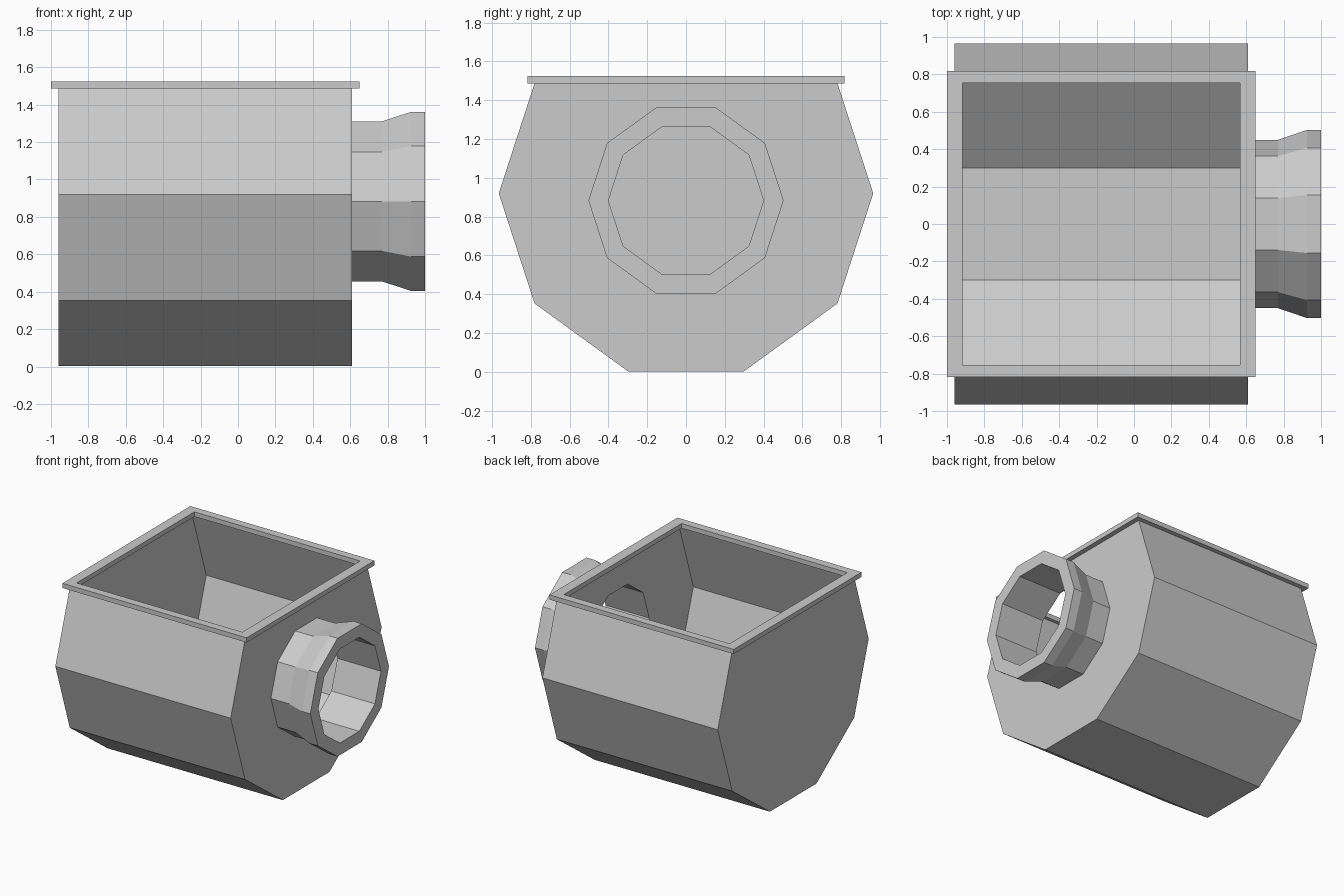
import bpy, bmesh
from math import cos, sin, radians

if "Cube" in bpy.data.objects:
    bpy.data.objects.remove(bpy.data.objects["Cube"])

BACK, FRONT = -0.96, 0.61      # end walls of the tank along x
BODY_R, BODY_Z = 0.965, 0.92
SPOUT_Z = 0.883


def ring(x, r, zc, angles):
    """Points of a ten-sided ring around the x axis."""
    return [(x, r * cos(radians(a)), zc + r * sin(radians(a))) for a in angles]


def add_verts(bm, points):
    return [bm.verts.new(p) for p in points]


def loft(bm, rings, wrap=True):
    """Join consecutive vertex rings with quads."""
    for a, b in zip(rings, rings[1:]):
        n = len(a)
        for i in range(n if wrap else n - 1):
            j = (i + 1) % n
            bm.faces.new((a[i], a[j], b[j], b[i]))


def finish(bm, name):
    bmesh.ops.recalc_face_normals(bm, faces=bm.faces[:])
    me = bpy.data.meshes.new(name)
    bm.to_mesh(me)
    bm.free()
    ob = bpy.data.objects.new(name, me)
    bpy.context.collection.objects.link(ob)
    return ob


DECAGON = range(0, 360, 36)

# tank: ten-sided thin shell, open at the top, with a round hole in one end
open_angles = [144, 180, 216, 252, 288, 324, 360, 396]
bm = bmesh.new()
back = add_verts(bm, ring(BACK, BODY_R, BODY_Z, open_angles))
front = add_verts(bm, ring(FRONT, BODY_R, BODY_Z, open_angles))
hole = add_verts(bm, ring(FRONT, 0.40, SPOUT_Z, DECAGON))
loft(bm, [back, front], wrap=False)
bm.faces.new(back)
# end wall in two halves around the hole
bm.faces.new([front[6], front[7], front[0], front[1]] + hole[5::-1])
bm.faces.new(front[1:7] + [hole[0]] + hole[:4:-1])
finish(bm, "tank")

# rim: mitred rectangular frame around the opening
bm = bmesh.new()
outer = (-1.0, 0.65, 0.818)
inner = (-0.918, 0.567, 0.753)
section = [(outer, 1.487), (outer, 1.525), (inner, 1.525), (inner, 1.487)]
loops = [add_verts(bm, [(x0, -y, z), (x1, -y, z), (x1, y, z), (x0, y, z)])
         for (x0, x1, y), z in section]
loft(bm, loops + loops[:1])
finish(bm, "rim")

# spout: flared ten-sided collar with a straight bore
bm = bmesh.new()
profile = [(FRONT, 0.45), (0.77, 0.45), (0.925, 0.503),
           (1.0, 0.503), (1.0, 0.40), (FRONT, 0.40)]
loops = [add_verts(bm, ring(x, r, SPOUT_Z, DECAGON)) for x, r in profile]
loft(bm, loops)
finish(bm, "spout")
